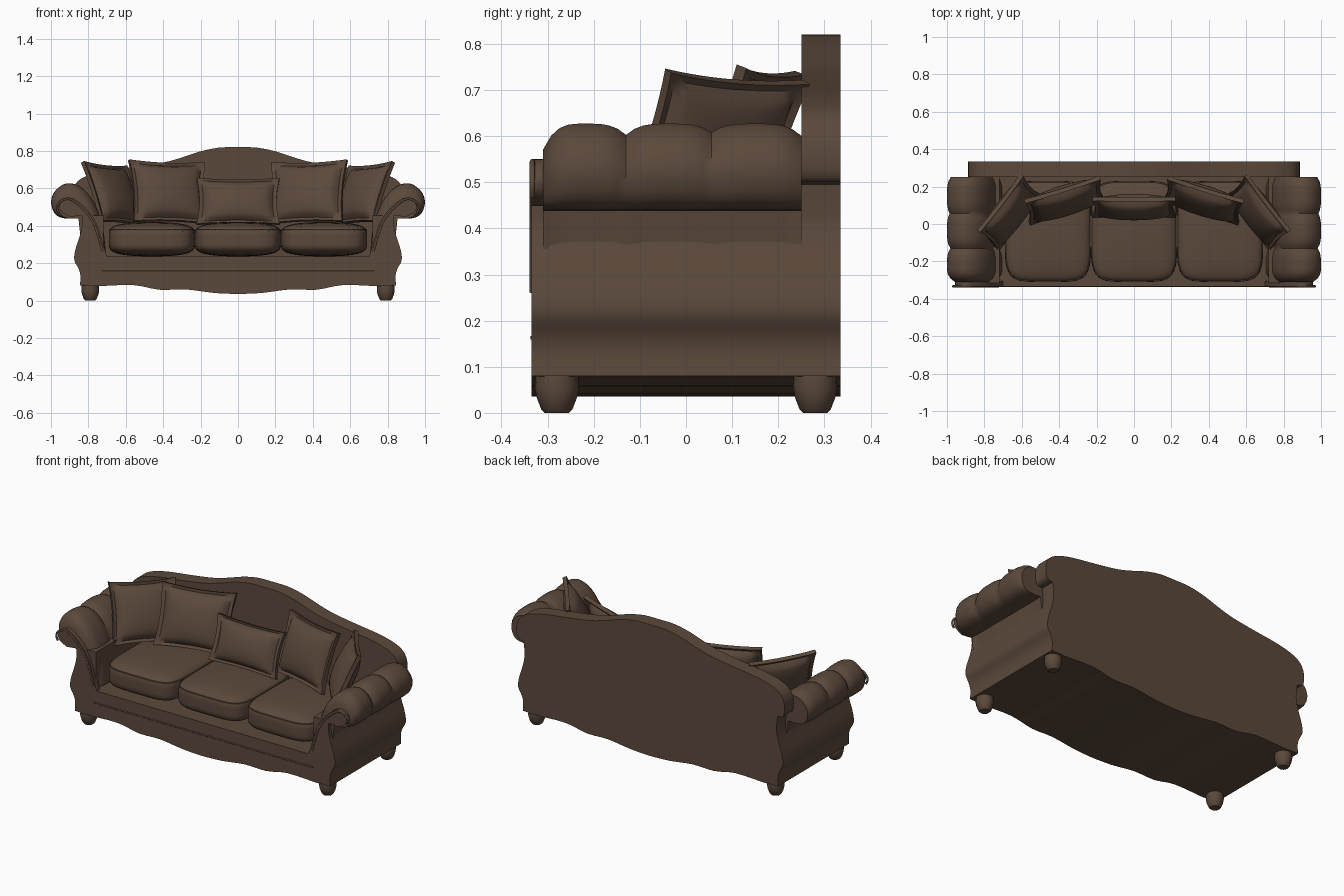
import bpy, bmesh, math
from mathutils import Matrix, Vector

cube = bpy.data.objects.get("Cube")
if cube:
    bpy.data.objects.remove(cube, do_unlink=True)

fabric = bpy.data.materials.new("brown_fabric")
fabric.use_nodes = True
COLOUR = (0.105, 0.066, 0.044, 1)
fabric.diffuse_color = COLOUR
fabric.node_tree.nodes["Principled BSDF"].inputs["Base Color"].default_value = COLOUR


def finish(name, bm, angle=35):
    """Turn a bmesh into a shaded object."""
    bmesh.ops.recalc_face_normals(bm, faces=bm.faces)
    mesh = bpy.data.meshes.new(name)
    bm.to_mesh(mesh)
    bm.free()
    mesh.materials.append(fabric)
    ob = bpy.data.objects.new(name, mesh)
    bpy.context.collection.objects.link(ob)
    bpy.ops.object.select_all(action='DESELECT')
    ob.select_set(True)
    bpy.context.view_layer.objects.active = ob
    bpy.ops.object.shade_smooth_by_angle(angle=math.radians(angle))
    return ob


def skin(bm, rings, cap=True):
    """Join closed rings of points into a tube."""
    rows = [[bm.verts.new(p) for p in ring] for ring in rings]
    n = len(rows[0])
    for a, b in zip(rows, rows[1:]):
        for i in range(n):
            j = (i + 1) % n
            bm.faces.new((a[i], a[j], b[j], b[i]))
    if cap:
        bm.faces.new(rows[0])
        bm.faces.new(rows[-1])


def smooth_path(pts, steps=4):
    """Catmull-Rom curve through the points."""
    p = [Vector(q) for q in pts]
    p = [p[0] * 2 - p[1]] + p + [p[-1] * 2 - p[-2]]
    out = []
    for a, b, c, d in zip(p, p[1:], p[2:], p[3:]):
        for k in range(steps):
            t = k / steps
            out.append(0.5 * (2 * b + (c - a) * t + (2 * a - 5 * b + 4 * c - d) * t * t
                              + (3 * b - a - 3 * c + d) * t ** 3))
    return out + [p[-2]]


def mirrored(half):
    """Outline from bottom middle to top middle, completed on the other side."""
    return list(half) + [(-x, z) for x, z in reversed(half) if abs(x) > 1e-4]


def slab(name, outline, y0, y1):
    bm = bmesh.new()
    skin(bm, [[(x, y, z) for x, z in outline] for y in (y0, y1)])
    return finish(name, bm)


# Shared outlines: wavy bottom edge, swelling side, scroll of the arm front
bottom = smooth_path([(0, .035), (.13, .041), (.28, .06), (.42, .058), (.56, .083), (.75, .077)], 3)
side = smooth_path([(.845, .08), (.842, .13), (.852, .17), (.875, .215), (.87, .27),
                    (.845, .35), (.833, .41), (.835, .455)], 3)
scroll = smooth_path([(.90, .448), (.945, .475), (.955, .51), (.93, .54), (.885, .548),
                      (.82, .50), (.765, .43), (.735, .35), (.715, .28), (.70, .236)], 4)

# Base box with a sunk seat deck, and the shaped front facing
slab("base", mirrored(bottom + side + [Vector((.72, .455)), Vector((.72, .235)), Vector((0, .235))]),
     -.315, .3)
slab("front_facing", mirrored(bottom + side + scroll + [Vector((0, .236))]), -.335, -.305)

# Camel-shaped back
shoulder = smooth_path([(.84, .495), (.88, .51), (.885, .58), (.86, .635), (.80, .67), (.70, .695),
                        (.55, .715), (.40, .738), (.30, .765), (.20, .798), (.10, .818), (0, .82)], 3)
slab("back", mirrored(bottom + side + shoulder), .25, .335)


# Piping on the facing
def piping(name, pts, radius=.007):
    path = [Vector(p) for p in pts]
    bm = bmesh.new()
    rings = []
    for i, p in enumerate(path):
        t = (path[min(i + 1, len(path) - 1)] - path[max(i - 1, 0)]).normalized()
        across = t.cross(Vector((0, 1, 0)))
        rings.append([p + radius * (across * math.cos(a) + Vector((0, 1, 0)) * math.sin(a))
                      for a in (k * math.tau / 8 for k in range(8))])
    skin(bm, rings)
    finish(name, bm, 60)


piping("apron_piping", [(-.73, -.333, .163), (.73, -.333, .163)], .005)

# Tufted rolled arms: one section lofted front to back in three lobes
section = smooth_path([(.85, .44), (.93, .44), (.98, .465), (1.0, .53), (.975, .59), (.915, .627),
                       (.845, .61), (.785, .55), (.745, .47), (.72, .38), (.705, .24)], 3)
section.append(Vector((.82, .24)))
lobes = [(-.31, -.13, .3, .13), (-.13, .055, .13, .1), (.055, .25, .1, .14)]


def arm_rings(s):
    for y0, y1, d0, d1 in lobes:
        for k in range(11):
            if k == 10 and y1 < .2:
                continue
            u = k / 5 - 1
            f = 1 - (d0 if u < 0 else d1) * abs(u) ** 3.5
            yield [(s * (.86 + (x - .86) * f), y0 + (y1 - y0) * k / 10,
                    .44 + (z - .44) * f if z > .44 else z) for x, z in section]


for s, label in ((1, "left"), (-1, "right")):
    bm = bmesh.new()
    skin(bm, list(arm_rings(s)))
    finish(label + "_arm_roll", bm, 50)
    piping(label + "_arm_piping", [(s * (x + .012), -.333, z - .006) for x, z in scroll[4:-3]], .006)

# Turned feet
for sx, lx in ((1, "left"), (-1, "right")):
    for y, ly in ((-.28, "front"), (.28, "back")):
        bm = bmesh.new()
        skin(bm, [[(sx * .79 + r * math.cos(a), y + r * math.sin(a), z)
                   for a in (k * math.tau / 16 for k in range(16))]
                  for r, z in ((.026, 0), (.034, .008), (.044, .034), (.048, .055), (.046, .085))])
        finish(f"{ly}_{lx}_foot", bm, 45)


# Plump seat cushions
def seat_cushion(name, cx):
    bm = bmesh.new()
    bmesh.ops.create_cube(bm, size=2)
    bmesh.ops.subdivide_edges(bm, edges=bm.edges, cuts=11, use_grid_fill=True)
    for v in bm.verts:
        x, y, z = v.co
        k = (abs(x) ** 5 + abs(y) ** 5 + abs(z) ** 5) ** -.2
        x, y, z = x * k, y * k, z * k
        crown = .078 + .014 * (1 - x * x) * (1 - y * y)
        v.co = (cx + .231 * x, -.04 + .27 * y, .328 + crown * z)
    finish(name, bm, 60)
    # Welt around the middle of the cushion
    ring = []
    for i in range(48):
        a = math.tau * i / 48
        c, t = math.cos(a), math.sin(a)
        k = (abs(c) ** 5 + abs(t) ** 5) ** -.2
        ring.append((c * k, t * k))
    bm = bmesh.new()
    skin(bm, [[(cx + (.228 + w) * x, -.04 + (.268 + w) * y, .375 + h) for x, y in ring]
              for w, h in ((-.02, -.006), (.001, -.004), (.001, .004), (-.02, .006))])
    finish(name + "_welt", bm, 60)


for name, cx in (("left", .46), ("middle", 0), ("right", -.46)):
    seat_cushion(name + "_seat_cushion", cx)


# Scatter pillows with pinched corners and a flat flange
def pillow(name, centre, w, h, thick, yaw, lean, roll=0):
    n = 20
    turn = (Matrix.Translation(centre) @ Matrix.Rotation(math.radians(yaw), 4, 'Z')
            @ Matrix.Rotation(math.radians(-lean), 4, 'X')
            @ Matrix.Rotation(math.radians(roll), 4, 'Y'))
    bm = bmesh.new()
    for face in (-1, 1):
        grid = []
        for i in range(n + 1):
            row = []
            for j in range(n + 1):
                u, v = 2 * i / n - 1, 2 * j / n - 1
                a, b = min(1, abs(u) / .9), min(1, abs(v) / .9)
                puff = ((1 - a * a) * (1 - b * b)) ** .45
                rim = .012 if max(abs(u), abs(v)) > .95 else .006
                x = w * u * (1 - .07 * (1 - v * v))
                z = h * v * (1 - .07 * (1 - u * u))
                row.append(bm.verts.new(turn @ Vector((x, face * (rim + thick * puff), z))))
            grid.append(row)
        for i in range(n):
            for j in range(n):
                bm.faces.new((grid[i][j], grid[i + 1][j], grid[i + 1][j + 1], grid[i][j + 1]))
    # Close the rim between the two faces
    bm.verts.ensure_lookup_table()
    bmesh.ops.bridge_loops(bm, edges=[e for e in bm.edges if e.is_boundary])
    finish(name, bm, 50)


pillow("middle_pillow", (0, .09, .53), .222, .13, .055, 0, 20)
for s, label in ((1, "left"), (-1, "right")):
    pillow(label + "_inner_pillow", (s * .37, .125, .58), .212, .175, .06, -18 * s, 20, -2 * s)
    pillow(label + "_outer_pillow", (s * .665, .06, .57), .19, .175, .055, -54 * s, 24, -4 * s)
